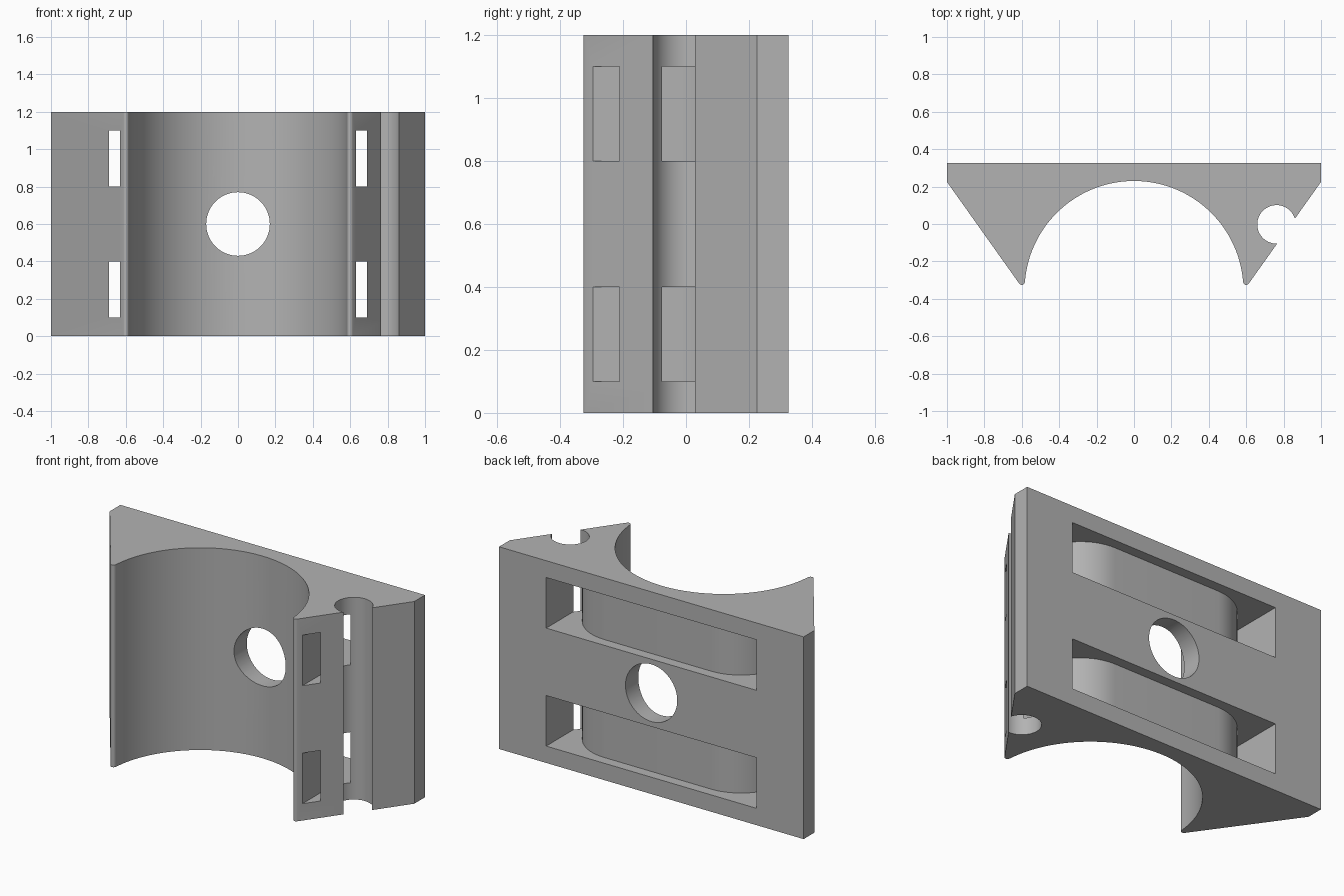
import bpy, bmesh
from math import cos, sin, pi, radians

cube = bpy.data.objects.get("Cube")
if cube:
    bpy.data.objects.remove(cube, do_unlink=True)

HEIGHT = 1.2
grey = bpy.data.materials.new("plain_grey")
grey.use_nodes = True
colour = (0.45, 0.45, 0.45, 1)
grey.diffuse_color = colour
grey.node_tree.nodes["Principled BSDF"].inputs["Base Color"].default_value = colour


def arc(cx, cy, r, start, end, steps):
    """Points along an arc, angles in degrees."""
    angles = [radians(start + (end - start) * i / steps) for i in range(steps + 1)]
    return [(cx + r * cos(a), cy + r * sin(a)) for a in angles]


def prism(name, outline, z0, z1):
    """Extrude a plan outline between two heights."""
    bm = bmesh.new()
    face = bm.faces.new([bm.verts.new((x, y, z0)) for x, y in outline])
    top = bmesh.ops.extrude_face_region(bm, geom=[face])["geom"]
    bmesh.ops.translate(bm, vec=(0, 0, z1 - z0),
                        verts=[v for v in top if isinstance(v, bmesh.types.BMVert)])
    bmesh.ops.recalc_face_normals(bm, faces=bm.faces)
    mesh = bpy.data.meshes.new(name)
    bm.to_mesh(mesh)
    bm.free()
    mesh.materials.append(grey)
    obj = bpy.data.objects.new(name, mesh)
    bpy.context.collection.objects.link(obj)
    return obj


def cut(body, cutter):
    """Subtract a cutter and discard it."""
    mod = body.modifiers.new("cut", "BOOLEAN")
    mod.operation, mod.solver, mod.object = "DIFFERENCE", "EXACT", cutter
    bpy.context.view_layer.objects.active = body
    bpy.ops.object.modifier_apply(modifier=mod.name)
    bpy.data.objects.remove(cutter, do_unlink=True)


# Saddle body: flat back, sloping cheeks, round cradle with rounded tips
tip = arc(0.6, -0.31, 0.016, -35, -172, 6)
cradle = arc(0, -0.355, 0.585, 5, 175, 72)
mirrored_tip = [(-x, y) for x, y in reversed(tip)]
outline = [(-1, 0.325), (1, 0.325), (1, 0.225)] + tip + cradle + mirrored_tip + [(-1, 0.225)]
body = prism("saddle_bracket", outline, 0, HEIGHT)

# Strap slots: a band wrapping round behind the cradle, open at back and cheeks
inner = arc(0.35, -0.015, 0.28, 0, 90, 16)
inner += [(-x, y) for x, y in reversed(inner)]
band = [(0.69, -0.5), (0.69, 0.5), (-0.69, 0.5), (-0.69, -0.5), (-0.63, -0.5)]
band += list(reversed(inner)) + [(0.63, -0.5)]
for z in (0.1, 0.8):
    cut(body, prism("slot_cutter", band, z, z + 0.3))

# Round channel along the left cheek
cut(body, prism("channel_cutter", arc(0.762, -0.002, 0.103, 0, 354, 59), -0.1, HEIGHT + 0.1))

# Bolt hole through the middle of the back
bpy.ops.mesh.primitive_cylinder_add(vertices=64, radius=0.17, depth=2,
                                    location=(0, 0, HEIGHT / 2), rotation=(pi / 2, 0, 0))
cut(body, bpy.context.object)

bpy.ops.object.select_all(action="DESELECT")
body.select_set(True)
bpy.context.view_layer.objects.active = body
bpy.ops.object.shade_smooth_by_angle(angle=radians(30))
